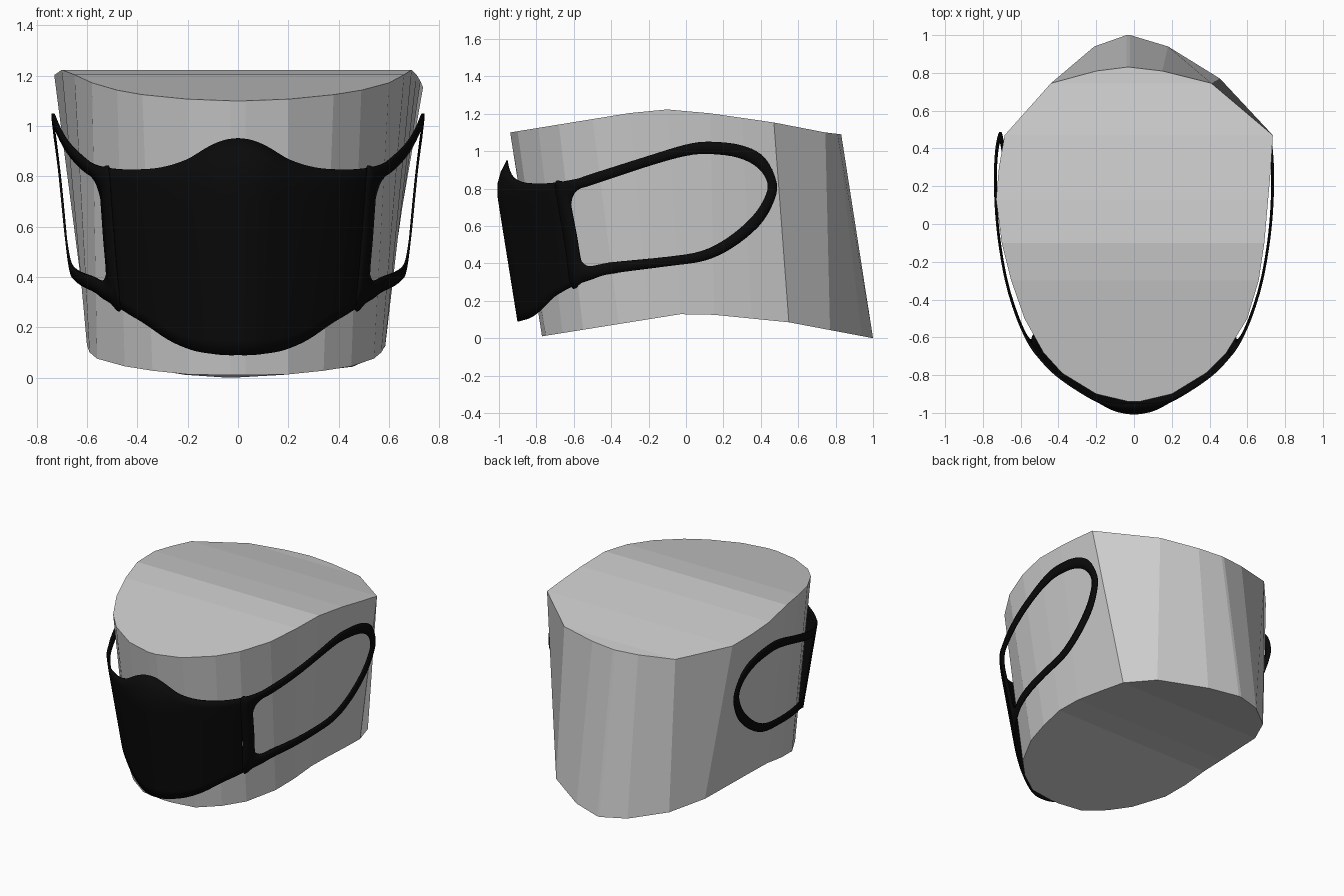
import bpy, bmesh

if "Cube" in bpy.data.objects:
    bpy.data.objects.remove(bpy.data.objects["Cube"])


def lerp_table(t, table):
    """Piecewise linear lookup in sorted (key, value) pairs."""
    for (a, va), (b, vb) in zip(table, table[1:]):
        if t <= b:
            f = max(0.0, (t - a) / (b - a))
            return va + (vb - va) * f
    return table[-1][1]


def smooth_path(pts, steps, closed=False):
    """Catmull-Rom subdivision of a list of tuples."""
    n = len(pts)
    out = []
    for i in range(n if closed else n - 1):
        if closed:
            p = [pts[(i + k) % n] for k in (-1, 0, 1, 2)]
        else:
            p = [pts[min(max(i + k, 0), n - 1)] for k in (-1, 0, 1, 2)]
        for s in range(steps):
            t = s / steps
            out.append(tuple(
                0.5 * (2 * b + (c - a) * t + (2 * a - 5 * b + 4 * c - d) * t * t
                       + (3 * b - a - 3 * c + d) * t ** 3)
                for a, b, c, d in zip(*p)))
    if not closed:
        out.append(tuple(pts[-1]))
    return out


def finish(bm, name):
    bmesh.ops.recalc_face_normals(bm, faces=bm.faces)
    me = bpy.data.meshes.new(name)
    bm.to_mesh(me)
    bm.free()
    ob = bpy.data.objects.new(name, me)
    bpy.context.collection.objects.link(ob)
    return ob


# Head block: rows of (y, left x, right x) from front to back
TOP = [(-.94, -.03, .03), (-.9, -.2, .2), (-.79, -.38, .38), (-.68, -.48, .49),
       (-.5, -.58, .6), (-.3, -.65, .66), (-.1, -.7, .69), (.13, -.73, .71),
       (.3, -.715, .725), (.47, -.685, .735), (.745, -.44, .41),
       (.81, -.2, .15), (.83, -.04, -.02)]
BOTTOM = [(-.77, -.03, .03), (-.75, -.2, .2), (-.66, -.34, .34), (-.55, -.45, .45),
          (-.36, -.56, .54), (-.2, -.59, .57), (-.03, -.6, .585), (.15, -.59, .585),
          (.35, -.56, .57), (.55, -.53, .55), (.77, -.41, .455),
          (.94, -.21, .18), (1.0, -.04, -.02)]
TOP_Z = [(-.94, 1.10), (-.2, 1.22), (-.03, 1.225), (.46, 1.155), (.745, 1.1), (.83, 1.09)]
BOTTOM_Z = [(-.77, .01), (-.02, .13), (.1, .13), (.55, .085), (1.0, 0)]

bm = bmesh.new()


def add_rows(rows, heights):
    return [[bm.verts.new((x, y, lerp_table(y, heights))) for x in (xl, xr)]
            for y, xl, xr in rows]


top, bottom = add_rows(TOP, TOP_Z), add_rows(BOTTOM, BOTTOM_Z)
for i in range(len(top) - 1):
    for cap in (top, bottom):
        bm.faces.new((cap[i][0], cap[i][1], cap[i + 1][1], cap[i + 1][0]))
    for side in (0, 1):
        bm.faces.new((top[i][side], top[i + 1][side],
                      bottom[i + 1][side], bottom[i][side]))
for i in (0, -1):
    bm.faces.new((top[i][0], top[i][1], bottom[i][1], bottom[i][0]))
finish(bm, "head_block")

# Mask: plan curve at mid height, with lower and upper edge on the front panel
PANEL = [(0, -.995, .09, .95), (.05, -.99, .09, .943), (.11, -.972, .095, .918),
         (.2, -.925, .11, .865), (.3, -.865, .15, .835), (.4, -.79, .215, .827),
         (.46, -.73, .25, .828), (.5, -.68, .275, .832)]
SIDE = [(.545, -.61), (.6, -.48), (.65, -.3), (.68, -.1), (.695, .1), (.7, .3), (.695, .52)]
PLAN = smooth_path([p[:2] for p in PANEL] + SIDE, 6)
X_AT_Y = [(y, x) for x, y in PLAN]
# Ear loop: outer y, z and inner y, z
LOOP = [(-.70, .832, -.615, .72), (-.66, .838, -.60, .77), (-.58, .853, -.565, .80),
        (-.5, .88, -.5, .82), (-.2, .975, -.2, .92), (0, 1.035, 0, .975),
        (.13, 1.05, .13, .985), (.3, 1.03, .28, .965), (.42, .965, .385, .91),
        (.485, .83, .435, .83), (.465, .72, .42, .75), (.39, .6, .35, .645),
        (.25, .485, .22, .535), (.1, .415, .08, .465), (-.1, .385, -.1, .435),
        (-.4, .345, -.4, .405), (-.5, .315, -.51, .385), (-.56, .295, -.55, .40),
        (-.612, .275, -.565, .43), (-.645, .5, -.585, .55), (-.68, .7, -.61, .68)]


def clamp(v):
    return min(1.0, max(0.0, v))


def lean(y0, z):
    return -.16 * (z - .7) * clamp((.1 - y0) / .7)


def on_mask(x0, y0, z):
    nose = 2 * max(0, z - .75) ** 2 * clamp((-.6 - y0) / .35)
    return (x0 * (1 + .16 * (z - .7)), y0 + lean(y0, z) + nose, z)


def on_side(y, z):
    y0 = y
    for _ in range(4):
        y0 = y - lean(y0, z)
    return on_mask(lerp_table(y0, X_AT_Y), y0, z)


bm = bmesh.new()


def add_strips(columns):
    grid = [[bm.verts.new(p) for p in col] for col in columns]
    for a, b in zip(grid, grid[1:]):
        for j in range(len(a) - 1):
            bm.faces.new((a[j], b[j], b[j + 1], a[j + 1]))


ROWS = 14
add_strips([[on_mask(x, y, lo + (hi - lo) * j / ROWS) for j in range(ROWS + 1)]
            for x, y, lo, hi in smooth_path(PANEL, 4)])
ring = smooth_path(LOOP, 4, closed=True)
add_strips([[on_side(yo + (yi - yo) * k / 2, zo + (zi - zo) * k / 2) for k in range(3)]
            for yo, zo, yi, zi in ring + ring[:1]])
bmesh.ops.remove_doubles(bm, verts=bm.verts, dist=.0005)
mask = finish(bm, "face_mask")

mirror = mask.modifiers.new("mirror", 'MIRROR')
mirror.use_clip = True
solid = mask.modifiers.new("thickness", 'SOLIDIFY')
solid.thickness = .008
solid.offset = 0

black = bpy.data.materials.new("black_fabric")
black.diffuse_color = (.003, .003, .003, 1)
black.use_nodes = True
black.node_tree.nodes["Principled BSDF"].inputs["Base Color"].default_value = black.diffuse_color
mask.data.materials.append(black)
bpy.context.view_layer.objects.active = mask
mask.select_set(True)
bpy.ops.object.shade_smooth_by_angle()
